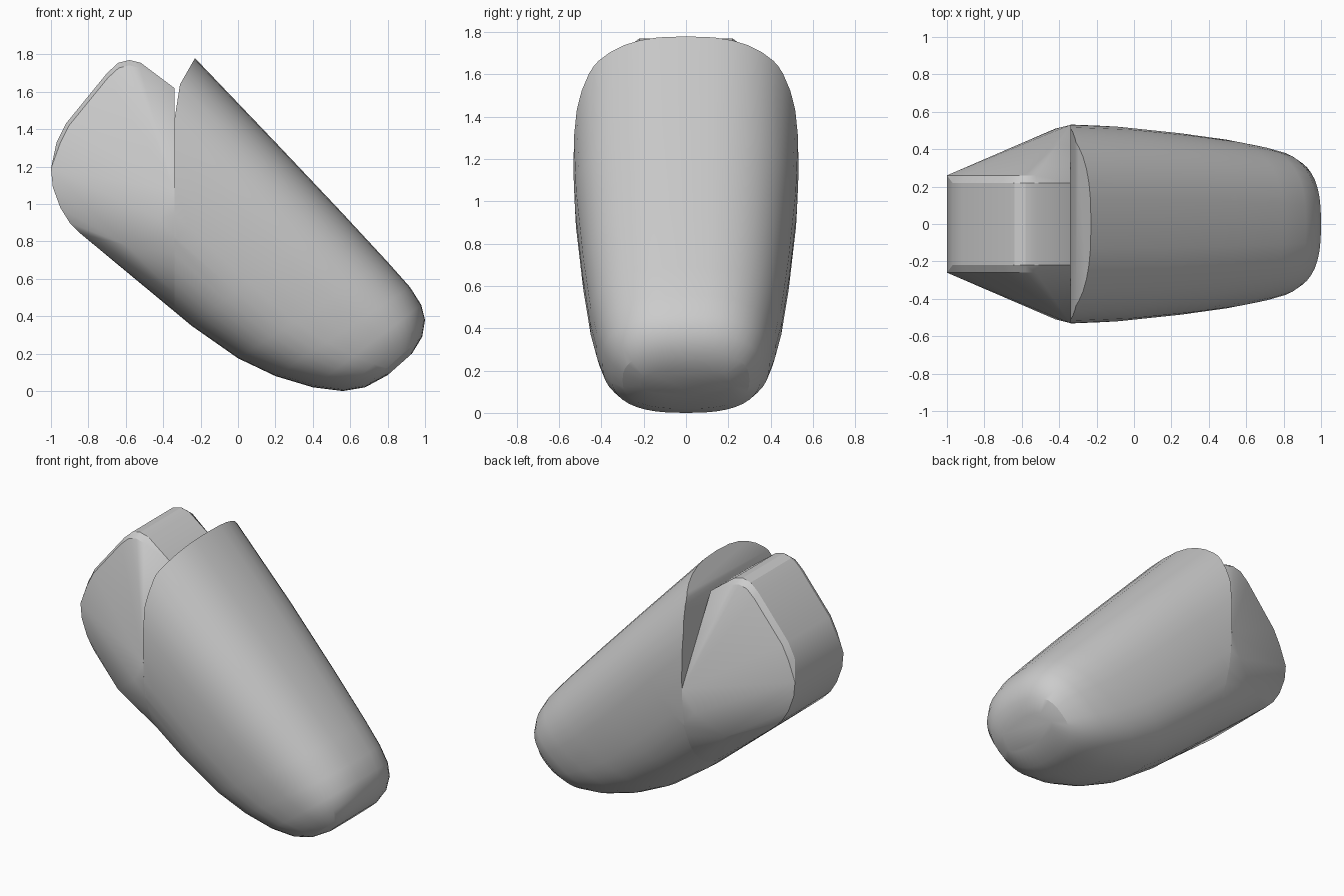
import bpy, bmesh
from math import sin, cos, pi, radians
from mathutils import Vector

if "Cube" in bpy.data.objects:
    bpy.data.objects.remove(bpy.data.objects["Cube"])


def spow(v, e):
    return (1 if v >= 0 else -1) * abs(v) ** e


def finish(name, bm):
    bmesh.ops.recalc_face_normals(bm, faces=bm.faces)
    me = bpy.data.meshes.new(name)
    bm.to_mesh(me)
    ob = bpy.data.objects.new(name, me)
    bpy.context.collection.objects.link(ob)
    bpy.ops.object.select_all(action='DESELECT')
    ob.select_set(True)
    bpy.context.view_layer.objects.active = ob
    bpy.ops.object.shade_smooth_by_angle(angle=radians(25))
    return ob


# Shell: rounded sections, each (top x, z), (bottom x, z), half width
sections = [
    ((-0.50, 2.07), (-1.23, 1.17), 0.535),
    ((-0.23, 1.78), (-0.85, 0.85), 0.54),
    ((0.20, 1.33), (-0.55, 0.60), 0.525),
    ((0.55, 0.96), (-0.25, 0.35), 0.49),
    ((0.80, 0.69), (0.00, 0.175), 0.455),
    ((0.92, 0.555), (0.20, 0.08), 0.425),
    ((0.98, 0.46), (0.40, 0.02), 0.395),
    ((1.00, 0.38), (0.56, 0.00), 0.355),
    ((0.985, 0.29), (0.68, 0.02), 0.30),
    ((0.93, 0.20), (0.80, 0.085), 0.22),
]
N, EXP = 40, 2 / 2.6
bm = bmesh.new()
rings = []
for t, b, w in sections:
    top, bot = Vector((t[0], 0, t[1])), Vector((b[0], 0, b[1]))
    mid, up = (top + bot) / 2, (top - bot) / 2
    ring = []
    for i in range(N):
        a = 2 * pi * i / N
        p = mid + up * spow(sin(a), EXP)
        p.y = w * spow(cos(a), EXP)
        ring.append(bm.verts.new(p))
    rings.append(ring)
for r0, r1 in zip(rings, rings[1:]):
    for i in range(N):
        j = (i + 1) % N
        bm.faces.new((r0[i], r0[j], r1[j], r1[i]))
bm.faces.new(rings[0])
bm.faces.new(rings[-1])

# Cut the open end: upright wall that leans back near the top lip
for co, no in (((-0.34, 0, 1.0), (-1, 0, 0)),
               ((-0.34, 0, 1.45), (-0.19, 0, 0.03)),
               ((-0.31, 0, 1.64), (-0.14, 0, 0.08))):
    cut = bmesh.ops.bisect_plane(
        bm, geom=bm.verts[:] + bm.edges[:] + bm.faces[:], dist=1e-5,
        plane_co=co, plane_no=Vector(no).normalized(), clear_outer=True)
    edges = [e for e in cut['geom_cut'] if isinstance(e, bmesh.types.BMEdge)]
    bmesh.ops.holes_fill(bm, edges=edges, sides=0)
lower_rim = [v.co.copy() for v in bm.verts
             if abs(v.co.x + 0.34) < 1e-3 and v.co.z < 1.08]
finish("shell", bm)

# Hinge knuckle: hull of a rounded side profile and the shell's lower rim
profile = [(-0.34, 1.62), (-0.46, 1.71), (-0.52, 1.755), (-0.58, 1.77),
           (-0.64, 1.755), (-0.70, 1.70), (-0.92, 1.43), (-0.97, 1.33),
           (-1.00, 1.19), (-0.99, 1.09), (-0.95, 0.98), (-0.90, 0.90),
           (-0.84, 0.84)]
bm = bmesh.new()
for p in lower_rim:
    bm.verts.new(p)
for s in (-1, 1):
    for x, z in profile:
        bm.verts.new((x, s * (0.22 if z > 1.25 else 0.26), z))
        if z > 1.25 and x < -0.5:
            # narrow bevel along the upper rim
            bm.verts.new((-0.6 + (x + 0.6) * 0.95, s * 0.26, 1.2 + (z - 1.2) * 0.95))
    for p in ((-0.34, 1.07, 0.53), (-0.42, 0.92, 0.51), (-0.60, 0.78, 0.43)):
        bm.verts.new((p[0], s * p[2], p[1]))
res = bmesh.ops.convex_hull(bm, input=bm.verts[:])
loose = [v for v in bm.verts if not v.link_faces]
bmesh.ops.delete(bm, geom=loose, context='VERTS')
bmesh.ops.dissolve_limit(bm, angle_limit=radians(1), verts=bm.verts[:], edges=bm.edges[:])
finish("hinge_knuckle", bm)
